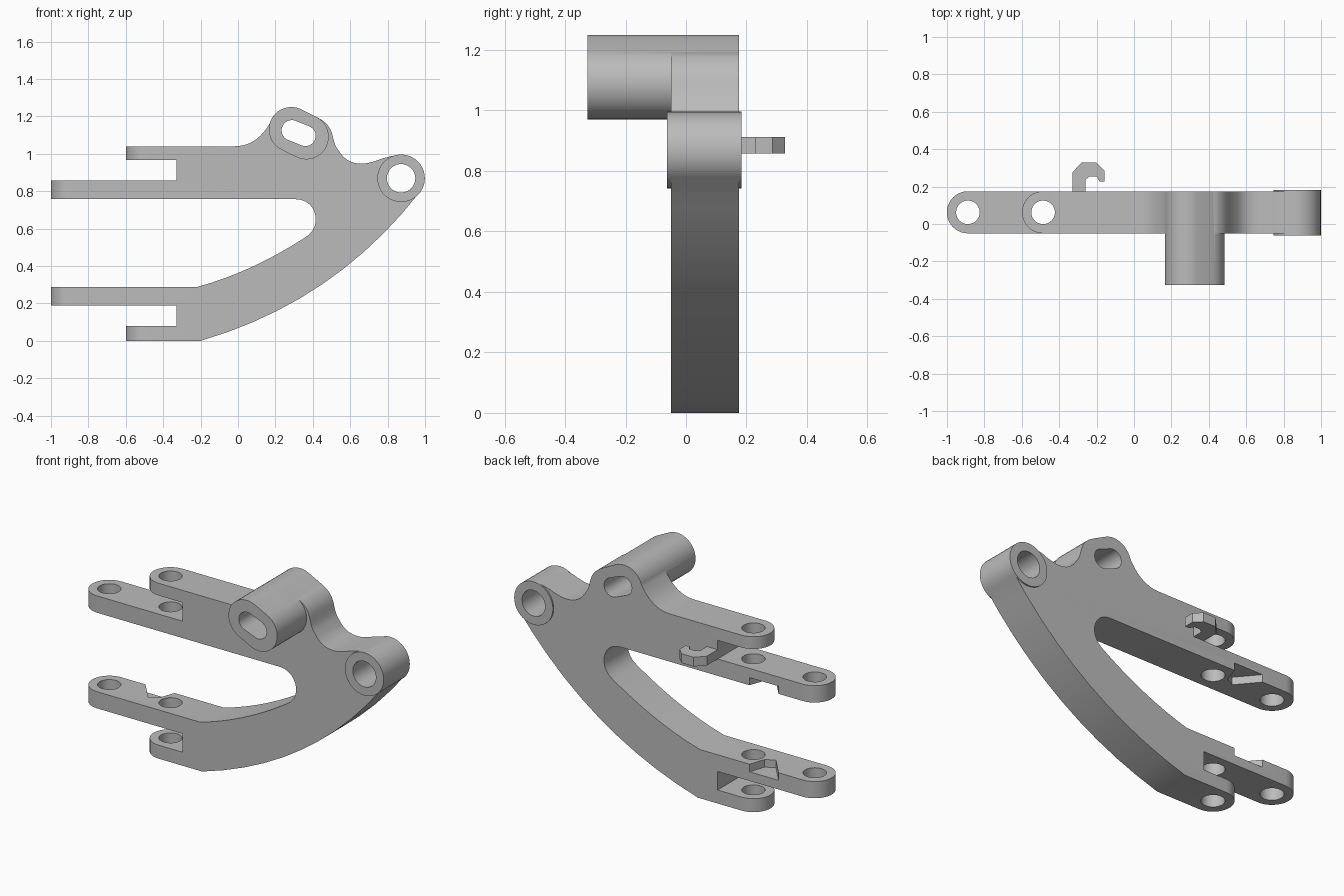
import bpy, bmesh, math
from mathutils import Vector
from mathutils.geometry import interpolate_bezier

cube = bpy.data.objects.get("Cube")
if cube:
    bpy.data.objects.remove(cube)

steel = bpy.data.materials.new("plain grey")
steel.use_nodes = True
GREY = (0.5, 0.5, 0.5, 1)
steel.diffuse_color = GREY
steel.node_tree.nodes["Principled BSDF"].inputs["Base Color"].default_value = GREY

Y0, Y1 = -0.05, 0.175          # plate faces
YC = (Y0 + Y1) / 2


def prism(name, pts, lo, hi, axis):
    """Extrude a 2D outline along y (outline in xz) or z (outline in xy)."""
    bm = bmesh.new()
    place = (lambda a, b: (a, lo, b)) if axis == 'y' else (lambda a, b: (a, b, lo))
    face = bm.faces.new([bm.verts.new(place(*p)) for p in pts])
    move = Vector((0, hi - lo, 0)) if axis == 'y' else Vector((0, 0, hi - lo))
    new = bmesh.ops.extrude_face_region(bm, geom=[face])["geom"]
    bmesh.ops.translate(bm, vec=move, verts=[v for v in new if isinstance(v, bmesh.types.BMVert)])
    bmesh.ops.recalc_face_normals(bm, faces=bm.faces)
    mesh = bpy.data.meshes.new(name)
    bm.to_mesh(mesh)
    bm.free()
    mesh.materials.append(steel)
    ob = bpy.data.objects.new(name, mesh)
    bpy.context.collection.objects.link(ob)
    return ob


def ring(cx, cy, r, start=0, sweep=360, n=40):
    """Points on a circle, or on part of one with both ends."""
    count = n if sweep == 360 else n + 1
    angles = [math.radians(start + sweep * i / n) for i in range(count)]
    return [(cx + r * math.cos(t), cy + r * math.sin(t)) for t in angles]


def stadium(a, b, r):
    """Outline round two equal circles."""
    t = math.degrees(math.atan2(b[1] - a[1], b[0] - a[0]))
    return ring(*b, r, t - 90, 180, 20) + ring(*a, r, t + 90, 180, 20)


def bezier(a, b, c, d, n=12):
    return [tuple(p)[:2] for p in interpolate_bezier(*(Vector(q) for q in (a, b, c, d)), n)]


def bow(a, m, b, n=10):
    """Shallow curve from a to b passing through m."""
    h = [2 * m[i] - (a[i] + b[i]) / 2 for i in (0, 1)]
    curve = []
    for k in range(n + 1):
        t = k / n
        curve.append(tuple((1 - t) ** 2 * a[i] + 2 * t * (1 - t) * h[i] + t * t * b[i] for i in (0, 1)))
    return curve


def combine(target, tool, operation):
    mod = target.modifiers.new(operation.lower(), 'BOOLEAN')
    mod.operation, mod.solver, mod.object = operation, 'EXACT', tool
    bpy.context.view_layer.objects.active = target
    bpy.ops.object.modifier_apply(modifier=mod.name)
    bpy.data.objects.remove(tool)


# Side outline: lower arms, inner throat, upper arms, saddle, outer sweep
outline = [(-0.6, 0), (-0.6, 0.08), (-0.33, 0.08), (-0.33, 0.19), (-1, 0.19), (-1, 0.289)]
outline += bow((-0.215, 0.289), (0.07, 0.393), (0.355, 0.55), 8)
outline += bezier((0.355, 0.55), (0.46, 0.61), (0.42, 0.757), (0.31, 0.757))[1:]
outline += [(-1, 0.757), (-1, 0.857), (-0.33, 0.857), (-0.33, 0.967), (-0.6, 0.967), (-0.6, 1.04)]
outline += bezier((-0.02, 1.04), (0.07, 1.04), (0.13, 1.09), (0.175, 1.172))
outline += [(0.3, 1.2)]
outline += bezier((0.43, 1.191), (0.53, 1.14), (0.49, 1.07), (0.54, 1.015))
outline += bezier((0.54, 1.015), (0.59, 0.93), (0.68, 0.935), (0.77, 0.975))[1:]
outline += [(0.82, 0.987), (0.87, 0.994), (0.9, 0.87)]
outline += bow((0.972, 0.795), (0.45, 0.302), (-0.2, 0))
body = prism("bracket_body", outline, Y0, Y1, 'y')

# Long slotted boss, pivot eye and rear hook
combine(body, prism("slot_boss", stadium((0.285, 1.13), (0.365, 1.09), 0.12), -0.325, Y1, 'y'), 'UNION')
combine(body, prism("pivot_eye", ring(0.872, 0.869, 0.127), -0.062, 0.183, 'y'), 'UNION')
hook = [(-0.33, 0.16), (-0.33, 0.276), (-0.28, 0.328), (-0.2, 0.328), (-0.158, 0.286), (-0.158, 0.228),
        (-0.185, 0.228), (-0.2, 0.254), (-0.24, 0.254), (-0.26, 0.235), (-0.26, 0.16)]
combine(body, prism("rear_hook", hook, 0.857, 0.912, 'z'), 'UNION')

# Through holes in boss and eye
combine(body, prism("slot_cut", stadium((0.288, 1.125), (0.36, 1.096), 0.055), -0.5, 0.5, 'y'), 'DIFFERENCE')
combine(body, prism("eye_cut", ring(0.872, 0.869, 0.076), -0.5, 0.5, 'y'), 'DIFFERENCE')

# Rounded arm ends
R = (Y1 - Y0) / 2
for cx, lo, hi in ((-0.888, 0.1, 0.9), (-0.486, 0.91, 1.2), (-0.486, -0.1, 0.13)):
    end = ring(cx, YC, R, 90, 180, 20)
    end += [(cx, Y0 - 0.1), (cx - 0.2, Y0 - 0.1), (cx - 0.2, Y1 + 0.1), (cx, Y1 + 0.1)]
    combine(body, prism("end_cut", end, lo, hi, 'z'), 'DIFFERENCE')

# Vertical pin holes through all arms
for cx in (-0.888, -0.486):
    combine(body, prism("pin_cut", ring(cx, YC, 0.063), -0.2, 1.3, 'z'), 'DIFFERENCE')

# Wedge pockets on the facing sides of the long arms
pocket = [(-0.53, 0.2), (-0.572, 0.08), (-0.625, 0.05), (-0.75, 0.2)]
for lo, hi in ((0.244, 0.35), (0.7, 0.802)):
    combine(body, prism("pocket_cut", pocket, lo, hi, 'z'), 'DIFFERENCE')

bpy.ops.object.select_all(action='DESELECT')
body.select_set(True)
bpy.context.view_layer.objects.active = body
bpy.ops.object.shade_smooth_by_angle(angle=math.radians(30))
